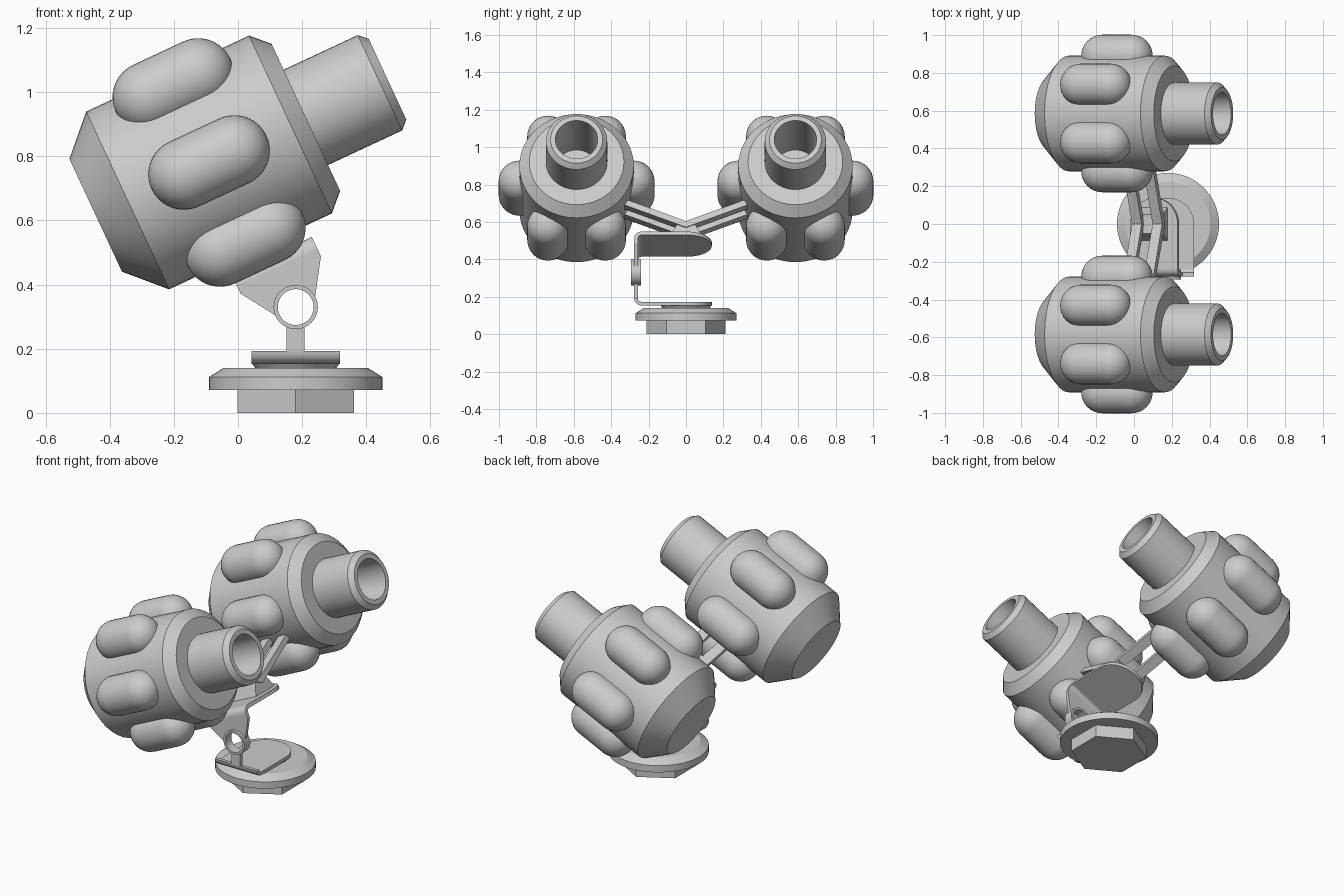
import bpy, bmesh
from math import radians, sin, cos, pi
from mathutils import Matrix, Vector

if "Cube" in bpy.data.objects:
    bpy.data.objects.remove(bpy.data.objects["Cube"])

TILT = Matrix.Rotation(radians(-25), 4, 'Y')
PIVOT = Matrix.Translation((0.18, 0, 0.33))
Z_TO_X = Matrix.Rotation(radians(90), 4, 'Y')


def finish(name, bm, mat):
    bmesh.ops.remove_doubles(bm, verts=bm.verts, dist=1e-5)
    bm.transform(mat)
    bmesh.ops.recalc_face_normals(bm, faces=bm.faces)
    me = bpy.data.meshes.new(name)
    bm.to_mesh(me)
    bm.free()
    ob = bpy.data.objects.new(name, me)
    bpy.context.collection.objects.link(ob)
    bpy.ops.object.select_all(action='DESELECT')
    ob.select_set(True)
    bpy.context.view_layer.objects.active = ob
    bpy.ops.object.shade_smooth_by_angle(angle=radians(28))
    return ob


def lathe(name, profile, mat, steps=48):
    """Spin (radius, height) points around z, then place with mat."""
    bm = bmesh.new()
    vs = [bm.verts.new((r, 0, h)) for r, h in profile]
    es = [bm.edges.new(p) for p in zip(vs, vs[1:])]
    bmesh.ops.spin(bm, geom=vs + es, cent=(0, 0, 0), axis=(0, 0, 1),
                   angle=2 * pi, steps=steps, use_merge=True)
    return finish(name, bm, mat)


def prism(name, pts, plane, lo, hi, mat):
    """Extrude an outline; plane 'uy', 'un' or 'yn' in local (u, y, n)."""
    place = {'uy': lambda a, b, c: (a, b, c),
             'un': lambda a, b, c: (a, c, b),
             'yn': lambda a, b, c: (c, a, b)}[plane]
    bm = bmesh.new()
    f = bm.faces.new([bm.verts.new(place(a, b, lo)) for a, b in pts])
    ext = bmesh.ops.extrude_face_region(bm, geom=[f])['geom']
    d = Vector(place(0, 0, hi - lo))
    bmesh.ops.translate(bm, vec=d, verts=[v for v in ext if isinstance(v, bmesh.types.BMVert)])
    return finish(name, bm, mat)


def arc(cx, cy, r, a0, a1, n):
    return [(cx + r * cos(radians(a0 + (a1 - a0) * i / n)),
             cy + r * sin(radians(a0 + (a1 - a0) * i / n))) for i in range(n + 1)]


# Two tilted lamp bodies with hollow tubes and six capsules each
body = [(0, -0.11), (0.194, -0.11), (0.306, 0), (0.306, 0.56), (0.253, 0.613),
        (0.164, 0.613), (0.164, 0.868), (0.139, 0.894), (0.113, 0.894),
        (0.113, 0.52), (0, 0.52)]
H, R = 0.086, 0.111
capsule = ([(R * cos(radians(a)), -H + R * sin(radians(a))) for a in range(-90, 1, 10)] +
           [(R * cos(radians(a)), H + R * sin(radians(a))) for a in range(0, 91, 10)])
for side, y in (("left", -0.585), ("right", 0.585)):
    frame = Matrix.Translation((-0.344, y, 0.6625)) @ TILT @ Z_TO_X
    lathe(side + "_body", body, frame)
    for i in range(6):
        a = radians(90 + 60 * i)
        offset = Matrix.Translation((0.306 * cos(a), 0.306 * sin(a), 0.28))
        lathe(f"{side}_capsule_{i + 1}", capsule, frame @ offset, 32)

# Base: hexagonal nut, chamfered disc, small spacer
base = Matrix.Translation((0.18, 0, 0))
prism("hex_foot", arc(0, 0, 0.21, 30, 330, 5), 'uy', 0, 0.075, base)
lathe("base_disc", [(0, 0.072), (0.27, 0.072), (0.27, 0.112), (0.225, 0.14), (0, 0.14)], base, 64)
lathe("base_spacer", [(0, 0.138), (0.125, 0.138), (0.137, 0.155), (0, 0.155)], base)

# Hinge: two bent straps meeting at a ring
W, T, TOP, BR, YO = 0.138, 0.02, 0.177, 0.04, -0.277
CY, CN = YO + BR, TOP - BR
upper_lug = ([(W, CN), (W, 0.11), (0.066, 0)] + arc(0, 0, 0.061, 0, 180, 16) +
             [(-0.066, 0), (-W, 0.11), (-W, CN)])
lower_lug = [(-0.028, 0.06), (0.028, 0.06), (0.028, CN), (-0.028, CN)]
upper = PIVOT @ TILT
lower = PIVOT @ Matrix.Rotation(pi, 4, 'Y')
for name, frame, lug in (("upper", upper, upper_lug), ("lower", lower, lower_lug)):
    prism(name + "_strap_plate", [(-W, CY), (W, CY)] + arc(0, 0, W, 0, 180, 24),
          'uy', TOP - T, TOP, frame)
    prism(name + "_strap_bend", arc(CY, CN, BR, 90, 180, 8) + arc(CY, CN, BR - T, 180, 90, 8),
          'yn', -W, W, frame)
    prism(name + "_strap_lug", lug, 'un', YO, YO + T, frame)
to_y = PIVOT @ Matrix.Rotation(radians(-90), 4, 'X')
lathe("hinge_ring", [(0.056, -0.295), (0.069, -0.295), (0.069, -0.24),
                     (0.056, -0.24), (0.056, -0.295)], to_y, 40)

# V-shaped twin rails carrying the bodies, on a small block
tip, slope, top, low = 0.42, 0.4, 0.262, 0.226
vee = [(-tip, top + slope * tip), (0, top), (tip, top + slope * tip),
       (tip, low + slope * tip), (0, low), (-tip, low + slope * tip)]
prism("front_rail", vee, 'yn', 0.032, 0.088, upper)
prism("rear_rail", vee, 'yn', -0.088, -0.032, upper)
prism("rail_block", [(-0.09, 0.17), (0.09, 0.17), (0.05, 0.245), (0, 0.24), (-0.05, 0.245)],
      'yn', -0.08, 0.08, upper)
